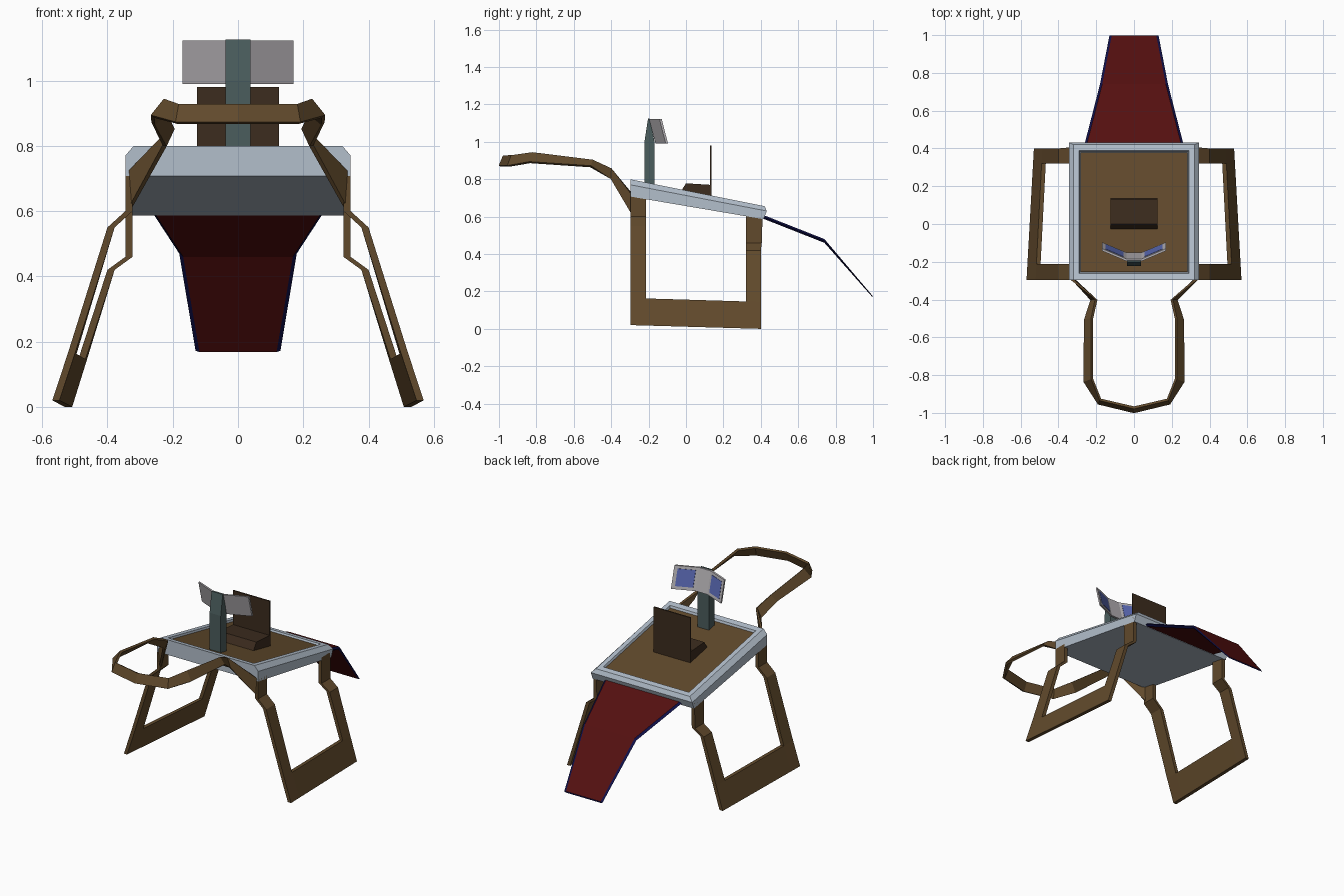
import bpy, bmesh

if "Cube" in bpy.data.objects:
    bpy.data.objects.remove(bpy.data.objects["Cube"])


def mat(name, r, g, b):
    m = bpy.data.materials.new(name)
    m.diffuse_color = (r, g, b, 1)
    m.use_nodes = True
    m.node_tree.nodes["Principled BSDF"].inputs["Base Color"].default_value = m.diffuse_color
    return m


WOOD = mat("wood", .12, .068, .025)
DARK = mat("dark_wood", .045, .025, .013)
TRAY = mat("pale_metal", .45, .52, .6)
RED = mat("deep_red", .09, .005, .005)
NAVY = mat("navy", .005, .005, .07)
TEAL = mat("slate", .07, .11, .11)
GREY = mat("screen_grey", .45, .43, .45)
BLUE = mat("screen_blue", .1, .14, .45)


def make(name, verts, faces, mats, pick=None):
    """Flat-shaded mesh; pick(face index) gives the material slot."""
    bm = bmesh.new()
    vs = [bm.verts.new(v) for v in verts]
    for i, f in enumerate(faces):
        bm.faces.new([vs[k] for k in f]).material_index = pick(i) if pick else 0
    bmesh.ops.recalc_face_normals(bm, faces=bm.faces)
    me = bpy.data.meshes.new(name)
    bm.to_mesh(me)
    bm.free()
    for m in mats:
        me.materials.append(m)
    ob = bpy.data.objects.new(name, me)
    bpy.context.collection.objects.link(ob)
    return ob


def loft(name, rings, mats, pick=None):
    """Closed rings joined into a capped solid; the caps come last."""
    n = len(rings[0])
    verts = [p for r in rings for p in r]
    faces = [(a * n + i, a * n + (i + 1) % n, (a + 1) * n + (i + 1) % n, (a + 1) * n + i)
             for a in range(len(rings) - 1) for i in range(n)]
    last = (len(rings) - 1) * n
    faces += [tuple(range(n)), tuple(range(last, last + n))]
    return make(name, verts, faces, mats, pick)


def rect(x, y0, y1, z0, z1):
    return [(-x, y0, z0), (x, y0, z0), (x, y1, z1), (-x, y1, z1)]


def deck(y, drop=0.0):
    return .74 - .2 * y - drop


def deck_rect(x, y0, y1, drop=0.0):
    return rect(x, y0, y1, deck(y0, drop), deck(y1, drop))


def extrude_x(name, profile, x, m):
    return loft(name, [[(s * x, y, z) for y, z in profile] for s in (-1, 1)], [m])


# Sloping tray with chamfered rim and recessed floor
loft("tray", [rect(.345, -.297, .415, .707, .586),
              rect(.345, -.297, .432, .77, .63),
              deck_rect(.32, -.297, .42),
              deck_rect(.292, -.262, .388),
              deck_rect(.285, -.255, .38, .02)], [TRAY])
loft("deck_panel", [deck_rect(.284, -.254, .379, .02),
                    deck_rect(.284, -.254, .379, .01)], [WOOD])

# Side leg frames: front and rear straps joined by a deep foot bar
FRONT = [(.345, .715), (.345, .60), (.40, .55), (.521, .165), (.569, .02)]
REAR = [(.345, .62), (.345, .46), (.40, .42), (.485, .144), (.53, .0)]
COLS = [(-.297, -.297), (-.213, -.213), (.32, .32), (.41, .40)]


def leg_point(col, row, side, inset):
    (fx, fz), (rx, rz) = FRONT[row], REAR[row]
    y = COLS[col][0] + (COLS[col][1] - COLS[col][0]) * min(row, 2) / 2
    t = (y + .297) / .697 if row > 2 else (0 if col < 2 else 1)
    return (side * (fx + (rx - fx) * t - inset), y, fz + (rz - fz) * t)


for side, label in ((-1, "left"), (1, "right")):
    verts = [leg_point(c, r, side, i) for i in (0, .022) for r in range(5) for c in range(4)]
    cells = [(r, c) for r in range(4) for c in (0, 2)] + [(3, 1)]
    sheet = [(r * 4 + c, r * 4 + c + 1, r * 4 + c + 5, r * 4 + c + 4) for r, c in cells]
    edges = {}
    for f in sheet:
        for a, b in zip(f, f[1:] + f[:1]):
            edges.setdefault(frozenset((a, b)), []).append((a, b))
    walls = [(e[0][0], e[0][1], e[0][1] + 20, e[0][0] + 20) for e in edges.values() if len(e) == 1]
    make(label + "_leg_frame", verts, sheet + [tuple(k + 20 for k in f) for f in sheet] + walls, [WOOD])

# Front handle: a tilted strap, given as top edge / bottom edge, then mirrored
HALF = [((.338, -.285, .715), (.33, -.285, .61)),
        ((.20, -.40, .855), (.225, -.40, .80)),
        ((.222, -.50, .90), (.26, -.51, .868)),
        ((.222, -.82, .94), (.262, -.835, .89)),
        ((.178, -.93, .925), (.188, -.95, .87))]
path = HALF + [((0, -.972, .925), (0, -.995, .87))]
path += [tuple((-x, y, z) for x, y, z in pair) for pair in reversed(HALF)]
handle = make("front_handle", [p for pair in path for p in pair],
              [(2 * i, 2 * i + 1, 2 * i + 3, 2 * i + 2) for i in range(len(path) - 1)], [WOOD])
sol = handle.modifiers.new("thickness", 'SOLIDIFY')
sol.thickness = .014
sol.offset = 0

# Rear ramp: red faces with navy bevelled edges
ramp = []
for x, y, z, h in ((.265, .41, .60, .01), (.18, .74, .47, .01), (.13, .998, .172, .004)):
    w = x - .012
    ramp.append([(-x, y, z), (-w, y, z + h), (w, y, z + h), (x, y, z), (w, y, z - h), (-w, y, z - h)])
loft("rear_ramp", ramp, [RED, NAVY], lambda i: 0 if i < 12 and i % 6 in (1, 4) else 1)

# Seat wedge and backrest
extrude_x("seat_base", [(-.027, .735), (0, .778), (.13, .77), (.13, .695), (-.027, .72)], .125, DARK)
extrude_x("seat_back", [(.129, .69), (.129, .98), (.137, .98), (.137, .69)], .125, DARK)

# Control column, leaning forward to a thin tip behind the screen
extrude_x("control_column", [(-.222, .76), (-.222, 1.0), (-.203, 1.125), (-.195, 1.125),
                             (-.168, 1.0), (-.168, .75)], .038, TEAL)


# Folded screen facing the seat
def screen_ring(x, y, off, z0=.99, z1=1.122, t=.012):
    lean = lambda z: y + off + .034 * (1.122 - z) / .132
    return [(x, lean(z0), z0), (x, lean(z1), z1), (x, lean(z1) + t, z1), (x, lean(z0) + t, z0)]


loft("screen_body", [screen_ring(x, y, 0) for x, y in
                     ((-.17, -.142), (-.04, -.197), (.04, -.197), (.17, -.142))], [GREY])
for s, label in ((-1, "left"), (1, "right")):
    loft(label + "_display", [screen_ring(s * .055, -.1907, .011, 1.008, 1.106, .003),
                              screen_ring(s * .15, -.1505, .011, 1.008, 1.106, .003)], [BLUE])
